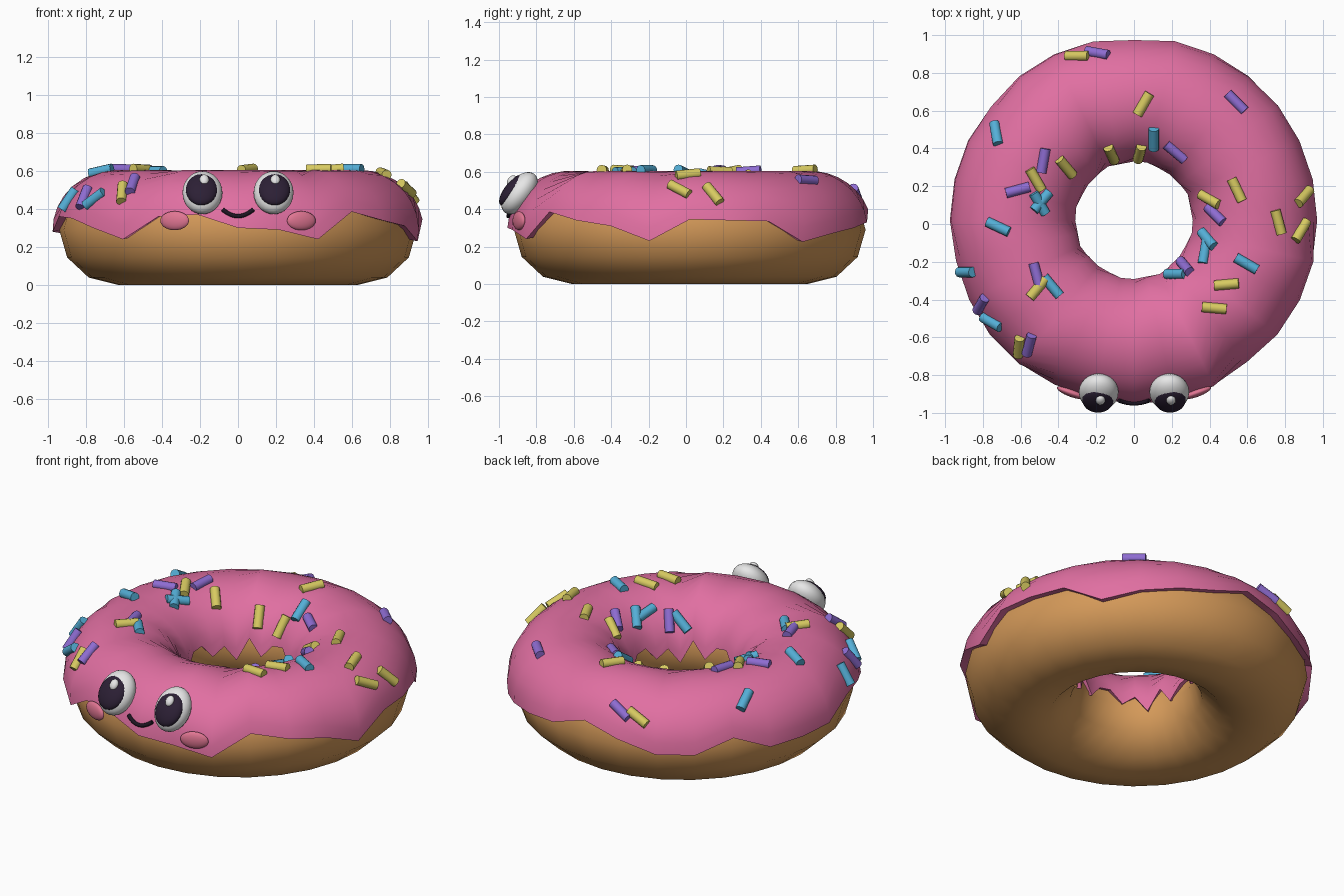
import bpy, bmesh
from math import sin, cos, asin, pi, radians, sqrt, hypot
from mathutils import Matrix, Vector

cube = bpy.data.objects.get("Cube")
if cube:
    bpy.data.objects.remove(cube, do_unlink=True)


def material(name, rgb):
    mat = bpy.data.materials.new(name)
    mat.use_nodes = True
    color = (*rgb, 1)
    mat.diffuse_color = color
    mat.node_tree.nodes["Principled BSDF"].inputs["Base Color"].default_value = color
    return mat


pink = material("icing pink", (.75, .16, .36))
tan = material("baked dough", (.66, .32, .10))
yellow = material("sprinkle yellow", (.68, .59, .12))
blue = material("sprinkle blue", (.09, .43, .68))
purple = material("sprinkle purple", (.27, .15, .64))
white = material("eye white", (.85, .85, .85))
dark = material("pupil dark", (.025, .014, .035))
black = material("mouth black", (.012, .007, .015))
blush = material("cheek blush", (.75, .18, .29))


def finish(name, bm, mat, angle=40):
    bmesh.ops.recalc_face_normals(bm, faces=bm.faces)
    mesh = bpy.data.meshes.new(name)
    bm.to_mesh(mesh)
    bm.free()
    mesh.materials.append(mat)
    obj = bpy.data.objects.new(name, mesh)
    bpy.context.collection.objects.link(obj)
    bpy.ops.object.select_all(action='DESELECT')
    obj.select_set(True)
    bpy.context.view_layer.objects.active = obj
    bpy.ops.object.shade_smooth_by_angle(angle=radians(angle))
    return obj


def loft(bm, rings, closed_section):
    """Join a closed circle of section rings into a skin."""
    count = len(rings)
    for i in range(count):
        a, b = rings[i], rings[(i + 1) % count]
        rows = len(a)
        for j in range(rows if closed_section else rows - 1):
            k = (j + 1) % rows
            bm.faces.new((a[j], b[j], b[k], a[k]))


SEGMENTS = 28
MID_Z = .29
CENTER_Y = .02


def place(bm, turn, radius, z):
    return bm.verts.new((radius * cos(turn), radius * sin(turn) + CENTER_Y, z))


# Dough ring
bm = bmesh.new()
rings = []
for i in range(SEGMENTS):
    turn = 2 * pi * i / SEGMENTS
    rings.append([place(bm, turn, .63 + .31 * cos(pi * j / 6), MID_Z + .29 * sin(pi * j / 6))
                  for j in range(12)])
loft(bm, rings, True)
finish("dough", bm, tan, 60)

# Icing cap with a dripping rim outside and inside the hole
ICE_R, ICE_W, ICE_H = .64, .335, .315
outer_rim = [.345, .34, .335, .225, .27, .30, .33, .40, .34, .275, .275, .36, .27, .275,
             .28, .36, .35, .30, .24, .36, .37, .30, .29, .24, .385, .34, .31, .23]
inner_rim = [.35, .27, .37, .24, .33, .28, .36]
ROWS = 14
bm = bmesh.new()
rings = []
for i, low in enumerate(outer_rim):
    turn = 2 * pi * i / SEGMENTS
    inner = inner_rim[i % len(inner_rim)]
    start = asin((low - MID_Z) / ICE_H)
    end = pi - asin((inner - MID_Z) / ICE_H)
    ring = [place(bm, turn, .63 + .29 * cos(start), low + .01)]
    for j in range(ROWS + 1):
        a = start + (end - start) * j / ROWS
        ring.append(place(bm, turn, ICE_R + ICE_W * cos(a), MID_Z + ICE_H * sin(a)))
    ring.append(place(bm, turn, .63 + .29 * cos(end), inner + .01))
    rings.append(ring)
loft(bm, rings, False)
finish("icing", bm, pink, 45)


# Sprinkles: x, y and heading in degrees, laid along the icing surface
def sprinkles(name, mat, spots):
    bm = bmesh.new()
    for x, y, heading in spots:
        flat = Vector((x, y - CENTER_Y, 0))
        r = flat.length
        t = max(-.93, min(.93, (r - ICE_R) / ICE_W))
        drop = sqrt(1 - t * t)
        h = radians(heading)
        along = Vector((cos(h), sin(h), 0))
        slope = -ICE_H * t / (ICE_W * drop) * along.dot(flat / r)
        along.z = max(-1.5, min(1.5, slope))
        turn = along.to_track_quat('Z', 'Y').to_matrix().to_4x4()
        spot = Matrix.Translation((x, y, MID_Z + ICE_H * drop + .003))
        bmesh.ops.create_cone(bm, cap_ends=True, segments=12, radius1=.027, radius2=.027,
                              depth=.13, matrix=spot @ turn)
    finish(name, bm, mat)


sprinkles("yellow_sprinkles", yellow, [
    (-.3, .89, 0), (.05, .635, 60), (-.12, .37, 115), (.03, .375, 75), (-.36, .3, 130),
    (-.52, .235, 120), (.4, .13, 150), (.545, .18, 115), (.9, .145, 50), (.765, .01, 105),
    (.885, -.035, 60), (.49, -.32, 5), (.425, -.445, -5), (-.51, -.34, 50),
    (-.61, -.65, 85)])
sprinkles("purple_sprinkles", purple, [
    (-.195, .905, -10), (.54, .645, -45), (.22, .38, -40), (-.48, .335, 80),
    (-.615, .18, 15), (.43, .05, -45), (.27, -.225, -50), (-.515, -.27, -75),
    (-.81, -.425, 60), (-.555, -.64, 75)])
sprinkles("blue_sprinkles", blue, [
    (-.73, .48, -80), (.105, .45, 90), (-.72, -.015, -25), (-.89, -.255, 0),
    (-.755, -.52, -30), (-.49, .12, 50), (-.5, .11, -60), (.39, -.08, -50),
    (.375, -.145, 80), (.595, -.21, -30), (.22, -.265, 0), (-.435, -.33, -50)])


# Face parts: squashed balls set in a tilted frame
def ball(name, mat, frame, offset, size):
    bm = bmesh.new()
    bmesh.ops.create_uvsphere(bm, u_segments=28, v_segments=16, radius=1,
                              matrix=frame @ Matrix.Translation(offset) @ Matrix.Diagonal((*size, 1)))
    return finish(name, bm, mat, 180)


for side, s in (("left", 1), ("right", -1)):
    eye = Matrix.Translation((s * .187, -.89, .485)) @ Matrix.Rotation(radians(53), 4, 'X')
    ball(side + "_eye", white, eye, (0, 0, 0), (.105, .13, .075))
    ball(side + "_pupil", dark, eye, (s * .004, -.012, .042), (.083, .1, .04))
    ball(side + "_eye_glint", white, eye, (.009, .028, .075), (.025, .032, .02))
    cheek = (Matrix.Translation((s * .333, -.893, .338))
             @ Matrix.Rotation(s * radians(20), 4, 'Z') @ Matrix.Rotation(pi / 2, 4, 'X'))
    ball(side + "_cheek", blush, cheek, (0, 0, 0), (.08, .05, .022))

# Smile: a rounded tube following the icing
curve = bpy.data.curves.new("smile", 'CURVE')
curve.dimensions = '3D'
curve.bevel_depth = .011
curve.bevel_resolution = 3
curve.use_fill_caps = True
path = curve.splines.new('POLY')
path.points.add(12)
for i, point in enumerate(path.points):
    u = i / 6 - 1
    point.co = (.08 * u, -.95 + .016 * u * u, .362 + .034 * u * u, 1)
curve.materials.append(black)
bpy.context.collection.objects.link(bpy.data.objects.new("smile", curve))
